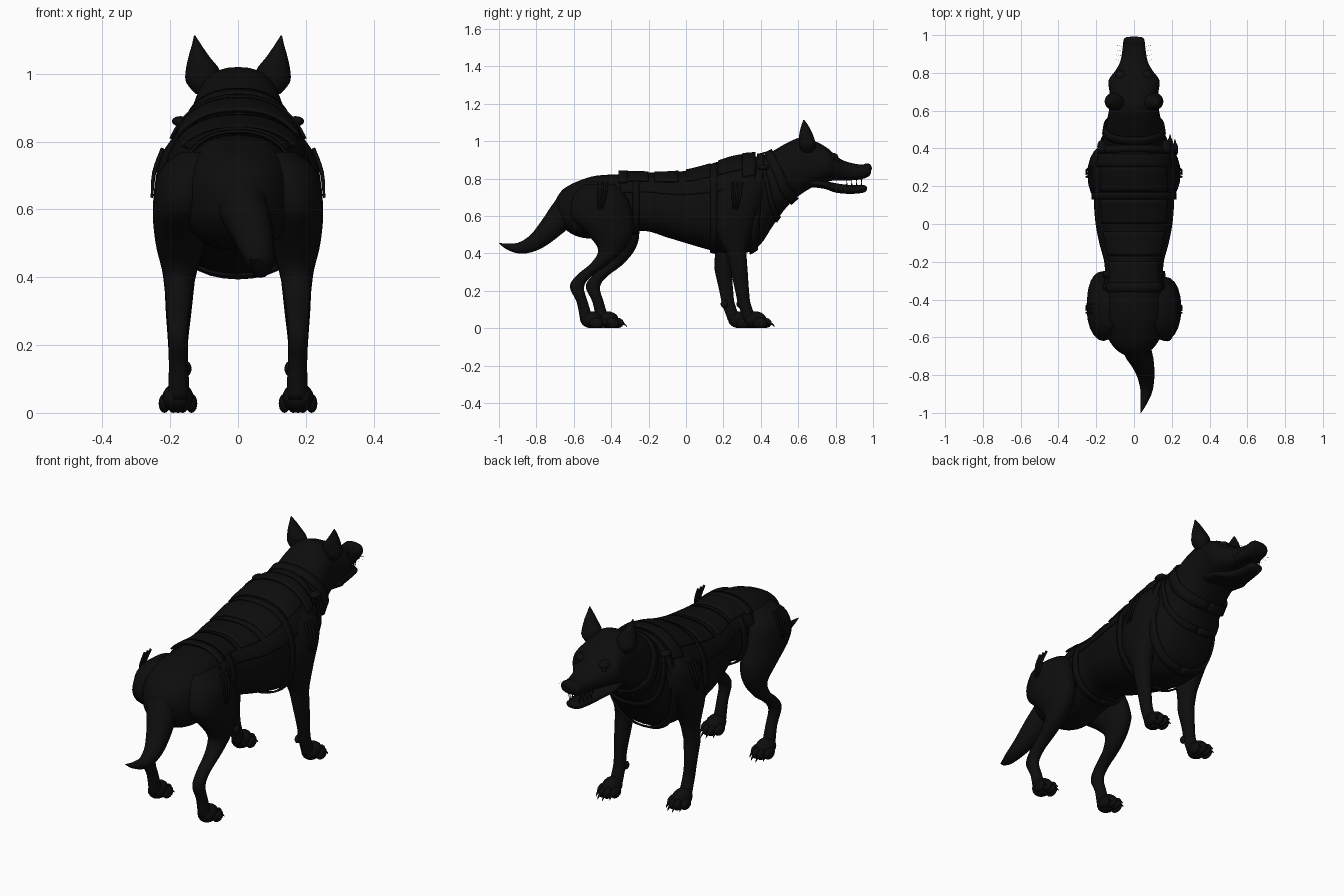
import bpy, bmesh, math
from mathutils import Vector

if "Cube" in bpy.data.objects:
    bpy.data.objects.remove(bpy.data.objects["Cube"])

black = bpy.data.materials.new("black coat")
black.use_nodes = True
COLOUR = (0.004, 0.004, 0.004, 1)
black.diffuse_color = COLOUR
black.node_tree.nodes["Principled BSDF"].inputs["Base Color"].default_value = COLOUR


def add(name, data):
    obj = bpy.data.objects.new(name, data)
    bpy.context.collection.objects.link(obj)
    data.materials.append(black)
    return obj


def finish(name, bm, smooth=True):
    bmesh.ops.recalc_face_normals(bm, faces=bm.faces)
    mesh = bpy.data.meshes.new(name)
    bm.to_mesh(mesh)
    bm.free()
    for poly in mesh.polygons:
        poly.use_smooth = smooth
    return add(name, mesh)


def sample(rows, t):
    """Catmull-Rom point at parameter t along a list of rows."""
    last = len(rows) - 1
    i = min(int(t), last - 1)
    f = t - i
    a, b, c, d = (rows[max(0, min(last, k))] for k in (i - 1, i, i + 1, i + 2))
    return [q + f * ((r - p) + f * ((2*p - 5*q + 4*r - s) + f * (3*(q - r) + s - p))) / 2
            for p, q, r, s in zip(a, b, c, d)] if f else list(b)


def resample(rows, steps=4):
    return [sample(rows, k / steps) for k in range((len(rows) - 1) * steps + 1)]


def skin(name, rings, closed=True):
    bm = bmesh.new()
    loops = [[bm.verts.new(p) for p in ring] for ring in rings]
    count = len(loops[0])
    for low, high in zip(loops, loops[1:]):
        for k in range(count if closed else count - 1):
            n = (k + 1) % count
            bm.faces.new((low[k], low[n], high[n], high[k]))
    if closed:
        bm.faces.new(loops[0])
        bm.faces.new(loops[-1])
    return finish(name, bm)


def section(row, angle, off=0.0):
    """Point on an upright, slightly squared cross-section: y, bottom, top, half width."""
    y, low, high, wide = row
    c, s = math.cos(angle), math.sin(angle)
    x = math.copysign(abs(c) ** 0.85, c) * (wide + off)
    z = math.copysign(abs(s) ** 0.85, s) * ((high - low) / 2 + off)
    return Vector((x, y, (low + high) / 2 + z))


def trunk(name, rows, sides=32):
    skin(name, [[section(r, math.tau * k / sides) for k in range(sides)] for r in resample(rows)])


def limb(name, rows, side=1, shift=lambda z: 0, sides=20):
    """Stacked level rings: height, y, x, x radius, y radius."""
    skin(name, [[(side * (x + rx * math.cos(math.tau * k / sides)),
                  y + shift(z) + ry * math.sin(math.tau * k / sides), z)
                 for k in range(sides)] for z, y, x, rx, ry in resample(rows)])


def ball(name, centre, radii):
    bm = bmesh.new()
    bmesh.ops.create_uvsphere(bm, u_segments=16, v_segments=10, radius=1)
    bmesh.ops.scale(bm, vec=radii, verts=bm.verts)
    bmesh.ops.translate(bm, vec=centre, verts=bm.verts)
    return finish(name, bm)


def cord(name, points, depth=0.01):
    """Tapered tube along points: x, y, z, relative radius."""
    curve = bpy.data.curves.new(name, "CURVE")
    curve.dimensions = "3D"
    curve.bevel_depth = depth
    curve.use_fill_caps = True
    spline = curve.splines.new("POLY")
    rows = resample(points)
    spline.points.add(len(rows) - 1)
    for point, (x, y, z, r) in zip(spline.points, rows):
        point.co = (x, y, z, 1)
        point.radius = max(r, 0.02)
    spline.use_smooth = True
    return add(name, curve)


# Torso, neck and upper head
BODY = [(-.70, .60, .68, .04), (-.66, .54, .74, .10), (-.58, .49, .785, .15),
        (-.48, .48, .815, .17), (-.35, .50, .822, .16), (-.22, .52, .82, .15),
        (-.10, .485, .82, .18), (0, .455, .83, .20), (.12, .42, .86, .21),
        (.24, .395, .90, .21), (.33, .405, .915, .20), (.40, .45, .92, .18),
        (.46, .54, .945, .16), (.54, .65, .99, .145), (.62, .72, 1.02, .13),
        (.70, .765, .995, .13), (.76, .785, .96, .135), (.81, .79, .915, .10),
        (.86, .79, .89, .073), (.93, .795, .875, .06), (.975, .81, .88, .055),
        (.99, .83, .87, .04)]
trunk("body", BODY)
trunk("lower_jaw", [(.66, .755, .81, .10), (.74, .745, .79, .10), (.80, .725, .775, .07),
                    (.88, .718, .765, .05), (.95, .725, .765, .04), (.967, .74, .755, .02)], 20)
ball("nose", (0, .966, .855), (.05, .028, .026))

# Tail
cord("tail", [(0, -.58, .70, .9), (.01, -.65, .62, .9), (.04, -.72, .54, .75),
              (.062, -.80, .465, .55), (.066, -.88, .43, .38), (.05, -.95, .435, .2),
              (.035, -1, .455, .02)], .085)

# Legs: upper parts are mirrored, lower parts step forwards or back
REAR = [(.77, -.46, .12, .05, .08), (.71, -.46, .15, .085, .14), (.60, -.45, .165, .086, .165),
        (.50, -.405, .17, .073, .12), (.42, -.40, .172, .052, .07), (.35, -.455, .175, .04, .05),
        (.28, -.545, .177, .032, .042), (.22, -.583, .177, .029, .038),
        (.14, -.555, .175, .028, .03), (.04, -.53, .175, .032, .035)]
FRONT = [(.84, .30, .12, .05, .06), (.76, .29, .16, .066, .12), (.66, .27, .175, .071, .13),
         (.55, .25, .175, .066, .11), (.46, .26, .172, .055, .075), (.40, .27, .172, .046, .054),
         (.30, .285, .175, .038, .045), (.20, .30, .177, .029, .037),
         (.13, .312, .175, .029, .034), (.04, .345, .175, .032, .035)]


def stride(step):
    return lambda z: step * max(0, min(1, (.62 - z) / .3))


def paw(name, x, y):
    ball(name + "_paw", (x, y + .025, .045), (.046, .06, .045))
    for k, (dx, dy) in enumerate(((-.04, .05), (-.014, .075), (.014, .075), (.04, .05))):
        ball(f"{name}_toe_{k}", (x + dx, y + dy, .028), (.017, .038, .028))
        cord(f"{name}_claw_{k}", [(x + dx, y + dy + .025, .03, 1), (x + dx, y + dy + .045, .018, .6),
                                  (x + dx, y + dy + .055, .006, .1)], .007)


for side, word in ((1, "left"), (-1, "right")):
    back = 0 if side > 0 else .085
    limb(word + "_rear_leg", REAR, side, stride(back))
    limb(word + "_front_leg", FRONT, side, stride(-back))
    paw(word + "_rear", side * .177, -.53 + back)
    paw(word + "_front", side * .177, .345 - back)
    ball(word + "_wrist_pad", (side * .152, .29 - back, .13), (.015, .02, .022))

    # Ears, eyes, teeth and whiskers
    limb(word + "_ear", [(.94, .65, .10, .025, .03), (.975, .65, .108, .045, .045),
                         (1.01, .645, .104, .05, .042), (1.05, .64, .115, .031, .032),
                         (1.085, .635, .122, .014, .018), (1.113, .63, .128, .002, .003)], side)
    ball(word + "_brow", (side * .07, .775, .915), (.03, .04, .024))
    ball(word + "_eye", (side * .078, .80, .897), (.014, .018, .014))
    for k in range(4):
        y = .86 + k * .026
        x = side * (.05 - k * .005)
        cord(f"{word}_upper_tooth_{k}", [(x, y, .81, 1), (x, y, .775 + .008 * (k < 3), .1)], .007)
        cord(f"{word}_lower_tooth_{k}", [(x * .8, y, .755, 1), (x * .8, y, .785, .1)], .006)
        cord(f"{word}_whisker_{k}", [(side * .05, y, .83, 1),
                                     (side * .095, y + .01, .82 + k * .006, .3)], .0008)


def at_y(y):
    for i, (a, b) in enumerate(zip(BODY, BODY[1:])):
        if a[0] <= y <= b[0]:
            return sample(BODY, i + (y - a[0]) / (b[0] - a[0]))


def band(name, y0, y1, spread=180, off=.012, tilt=0.0, middle=90):
    """Cloth wrapped round the body; spread is degrees either side of the middle."""
    rings = []
    steps = max(2, round((y1 - y0) / .02))
    for i in range(steps + 1):
        ring = []
        for k in range(41):
            angle = math.radians(middle + spread * (k / 20 - 1))
            y = y0 + (y1 - y0) * i / steps - tilt * math.sin(angle)
            ring.append(section(at_y(y), angle, off))
        rings.append(ring)
    obj = skin(name, rings, False)
    thick = obj.modifiers.new("thickness", "SOLIDIFY")
    thick.thickness = .008
    thick.offset = 0
    return obj


# Harness: back cover, raised panels, straps and collar
band("harness_cover", -.35, .37, 72, .008)
for k, y in enumerate((-.33, -.17, 0, .17)):
    band(f"harness_panel_{k}", y, y + .13, 48, .015)
band("front_pad", .30, .37, 60, .02)
band("rear_pad", -.36, -.31, 52, .017)
band("belly_strap", -.285, -.25, 180, .011)
band("chest_strap", .13, .165, 180, .01)
band("breast_strap", .36, .40, 180, .012, -.02)
band("collar", .49, .53, 180, .01, .07)
band("neck_strap", .435, .455, 180, .008, .05)

# Loose strap ends and buckles on shoulders and hips
for side, word in ((1, "left"), (-1, "right")):
    for y, place in ((.25, "shoulder"), (-.47, "hip")):
        for k in range(3):
            cord(f"{word}_{place}_strap_end_{k}",
                 [(side * .222, y + k * .025, .78, 1), (side * .247, y + k * .02, .71, 1),
                  (side * .254, y + k * .012, .635, .6)], .006)
    ball(word + "_buckle", (side * .17, .41, .86), (.025, .035, .015))
